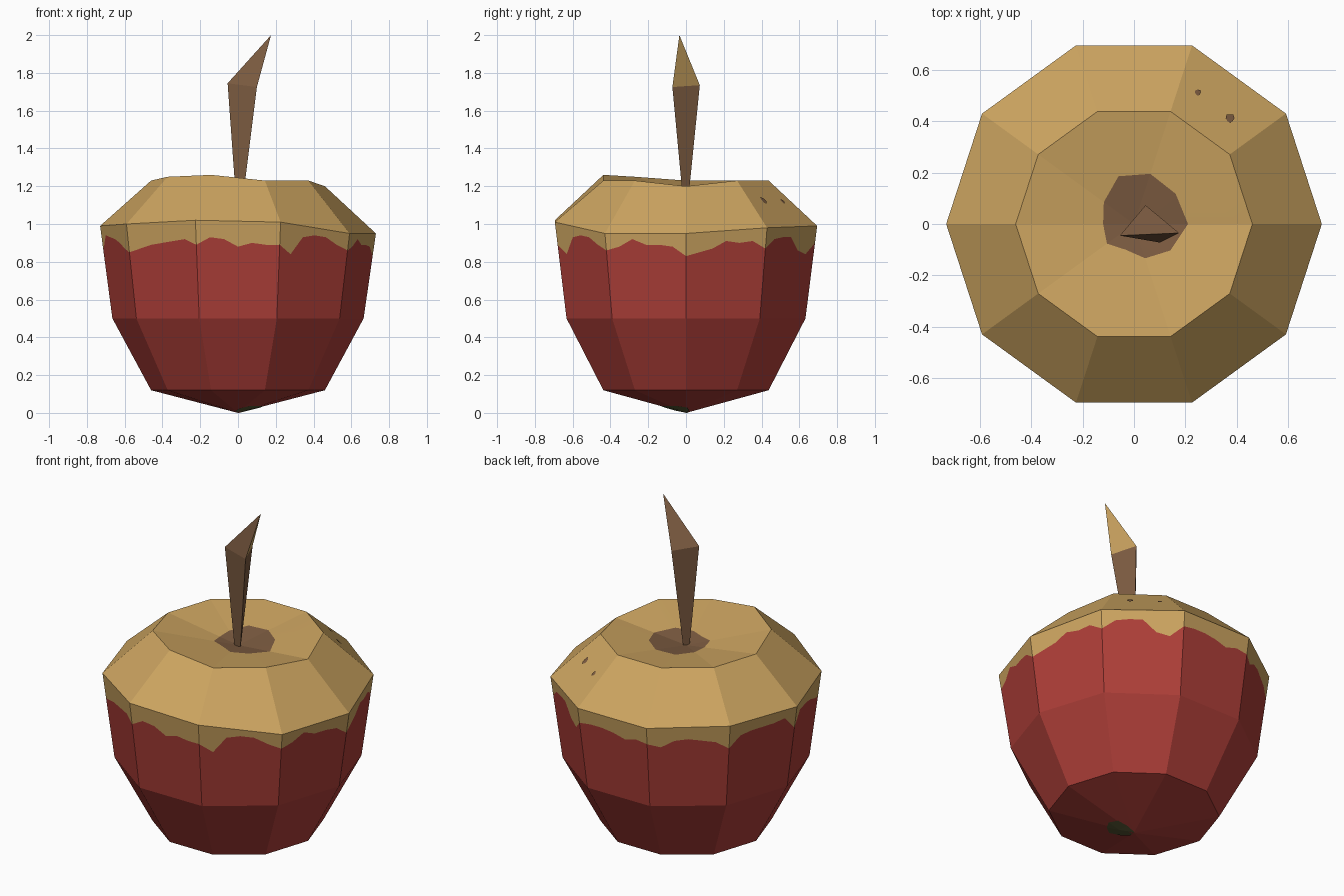
import bpy
import math
from mathutils import Vector
from mathutils.bvhtree import BVHTree

if "Cube" in bpy.data.objects:
    bpy.data.objects.remove(bpy.data.objects["Cube"], do_unlink=True)


def material(name, red, green, blue):
    """Flat material from 8-bit display values, stored as linear."""
    def linear(c):
        c /= 255
        return c / 12.92 if c <= 0.04045 else ((c + 0.055) / 1.055) ** 2.4
    mat = bpy.data.materials.new(name)
    mat.use_nodes = True
    color = (linear(red), linear(green), linear(blue), 1)
    mat.diffuse_color = color
    shader = mat.node_tree.nodes["Principled BSDF"]
    shader.inputs["Base Color"].default_value = color
    shader.inputs["Roughness"].default_value = 0.8
    return mat


CARAMEL = material("caramel", 204, 164, 96)
RED = material("apple_red", 173, 62, 56)
BROWN = material("stem_brown", 125, 92, 65)
GREEN = material("blossom_green", 92, 92, 55)


def add_object(name, verts, faces, mats):
    mesh = bpy.data.meshes.new(name)
    mesh.from_pydata(verts, [], faces)
    for mat in mats:
        mesh.materials.append(mat)
    obj = bpy.data.objects.new(name, mesh)
    bpy.context.collection.objects.link(obj)
    return obj


# Ten-sided lathe cage: four rings, then the base point and the top dimple
SIDES = 10
WIDE_Z = [.95, .98, .99, .99, 1.0, .99, 1.0, 1.02, 1.01, .95]
RIM_Z = [1.20, 1.23, 1.23, 1.23, 1.23, 1.23, 1.25, 1.26, 1.23, 1.23]
RINGS = [(.46, [.12] * SIDES), (.665, [.5] * SIDES), (.73, WIDE_Z), (.46, RIM_Z)]
cage = []
for radius, heights in RINGS:
    for i, z in enumerate(heights):
        a = math.tau * i / SIDES
        cage.append(Vector((radius * math.cos(a), radius * math.sin(a), z)))
BASE, DIMPLE = len(cage), len(cage) + 1
cage += [Vector((0, 0, 0)), Vector((0, 0, 1.16))]

cage_faces, kinds = [], []
for i in range(SIDES):
    j = (i + 1) % SIDES
    for ring, kind in enumerate(("lower", "side", "shoulder")):
        lo, hi = ring * SIDES, (ring + 1) * SIDES
        cage_faces.append((lo + i, lo + j, hi + j, hi + i))
        kinds.append((kind, i))
    cage_faces.append((j, i, BASE))
    kinds.append(("bottom", i))
    rim = 3 * SIDES
    cage_faces.append((rim + i, rim + j, DIMPLE))
    kinds.append(("top", i))

# Smooth normals of the cage, with creases on both rims and four uprights
cage_mesh = bpy.data.meshes.new("cage")
cage_mesh.from_pydata(cage, [], cage_faces)
for edge in cage_mesh.edges:
    a, b = edge.vertices
    if max(a, b) < BASE:
        same_ring = a // SIDES == b // SIDES
        edge.use_edge_sharp = (a // SIDES in (0, 3)) if same_ring else a % SIDES in (1, 4, 6, 9)
cage_normals = [[Vector(cage_mesh.corner_normals[k].vector) for k in poly.loop_indices]
                for poly in cage_mesh.polygons]
bpy.data.meshes.remove(cage_mesh)

# Heights of the dripping caramel edge in hundredths, six steps per side
DRIPS = [(83, 85, 87, 91, 90, 91), (87, 92, 93, 93, 86, 84),
         (90, 91, 91, 90, 88, 90), (89, 87, 91, 92, 91, 90),
         (86, 92, 93, 93, 93, 94), (86, 94, 93, 92, 90, 87),
         (85, 87, 89, 90, 91, 92), (89, 93, 92, 88, 90, 89),
         (89, 84, 93, 94, 93, 89), (86, 88, 92, 89, 89, 88)]
# Radius of the brown stain round the stem, per direction
STAIN = [.21, .20, .205, .195, .145, .12, .13, .105, .14, .175]

verts, lookup, faces, normals, slots = [], {}, [], [], []


def emit(index, weights, slot):
    """Add a piece of a cage face; each corner is a blend of the face's corners."""
    face = []
    for w in weights:
        co = sum((cage[v] * k for v, k in zip(cage_faces[index], w)), Vector())
        key = tuple(round(c, 4) for c in co)
        if key not in lookup:
            lookup[key] = len(verts)
            verts.append(co)
        face.append(lookup[key])
        normals.append(sum((n * k for n, k in zip(cage_normals[index], w)), Vector()).normalized())
    faces.append(face)
    slots.append(slot)


QUAD = [(1, 0, 0, 0), (0, 1, 0, 0), (0, 0, 1, 0), (0, 0, 0, 1)]
TRI = [(1, 0, 0), (0, 1, 0), (0, 0, 1)]
for index, (kind, i) in enumerate(kinds):
    j = (i + 1) % SIDES
    if kind == "side":
        line = []
        for step, h in enumerate(DRIPS[i] + DRIPS[j][:1]):
            u = step / 6
            top = WIDE_Z[i] * (1 - u) + WIDE_Z[j] * u
            v = (h / 100 - .5) / (top - .5)
            line.append(((1 - u) * (1 - v), u * (1 - v), u * v, (1 - u) * v))
        emit(index, QUAD[:2] + line[::-1], 1)
        emit(index, line + QUAD[2:], 0)
    elif kind == "top":
        s, t = STAIN[i] / .46, STAIN[j] / .46
        p, q = (s, 0, 1 - s), (0, t, 1 - t)
        emit(index, [TRI[0], TRI[1], q, p], 0)
        emit(index, [p, q, TRI[2]], 2)
    elif kind == "bottom":
        emit(index, TRI, 1)
    else:
        emit(index, QUAD, 0 if kind == "shoulder" else 1)

apple = add_object("apple_body", verts, faces, [CARAMEL, RED, BROWN])
for poly, slot in zip(apple.data.polygons, slots):
    poly.material_index = slot
    poly.use_smooth = True
apple.data.normals_split_custom_set(normals)

# Thin spots laid on the surface
surface = BVHTree.FromPolygons(cage, cage_faces)


def spot(name, x, y, radius, mat, up=1):
    points = []
    for k in range(9):
        a = math.tau * k / 8
        r = radius * (1 + .12 * math.sin(3 * a)) if k < 8 else 0
        start = Vector((x + r * math.cos(a), y + r * math.sin(a), 3 * up))
        hit, normal, _, _ = surface.ray_cast(start, Vector((0, 0, -up)))
        points.append(hit + normal * .003)
    tris = [(k, (k + 1) % 8, 8)[::up] for k in range(8)]
    add_object(name, points, tris, [mat])


for label, side in (("front", -1), ("back", 1)):
    spot(label + "_small_spot", .247, .51 * side, .012, BROWN)
    spot(label + "_large_spot", .372, .41 * side, .017, BROWN)
spot("blossom_end", .06, -.05, .075, GREEN, up=-1)

# Three-sided stem widening upward, with a slanted cut tip
stem_verts = [(-.012, -.015, 1.15), (.028, -.018, 1.15), (.008, .014, 1.15),
              (-.055, -.045, 1.745), (.1, -.072, 1.725), (.045, .073, 1.735),
              (.175, -.035, 2.0)]
stem_faces = [(2, 1, 0), (0, 1, 4, 3), (1, 2, 5, 4), (2, 0, 3, 5),
              (3, 4, 6), (5, 3, 6), (4, 5, 6)]
stem = add_object("stem", stem_verts, stem_faces, [BROWN, CARAMEL])
stem.data.polygons[-1].material_index = 1
